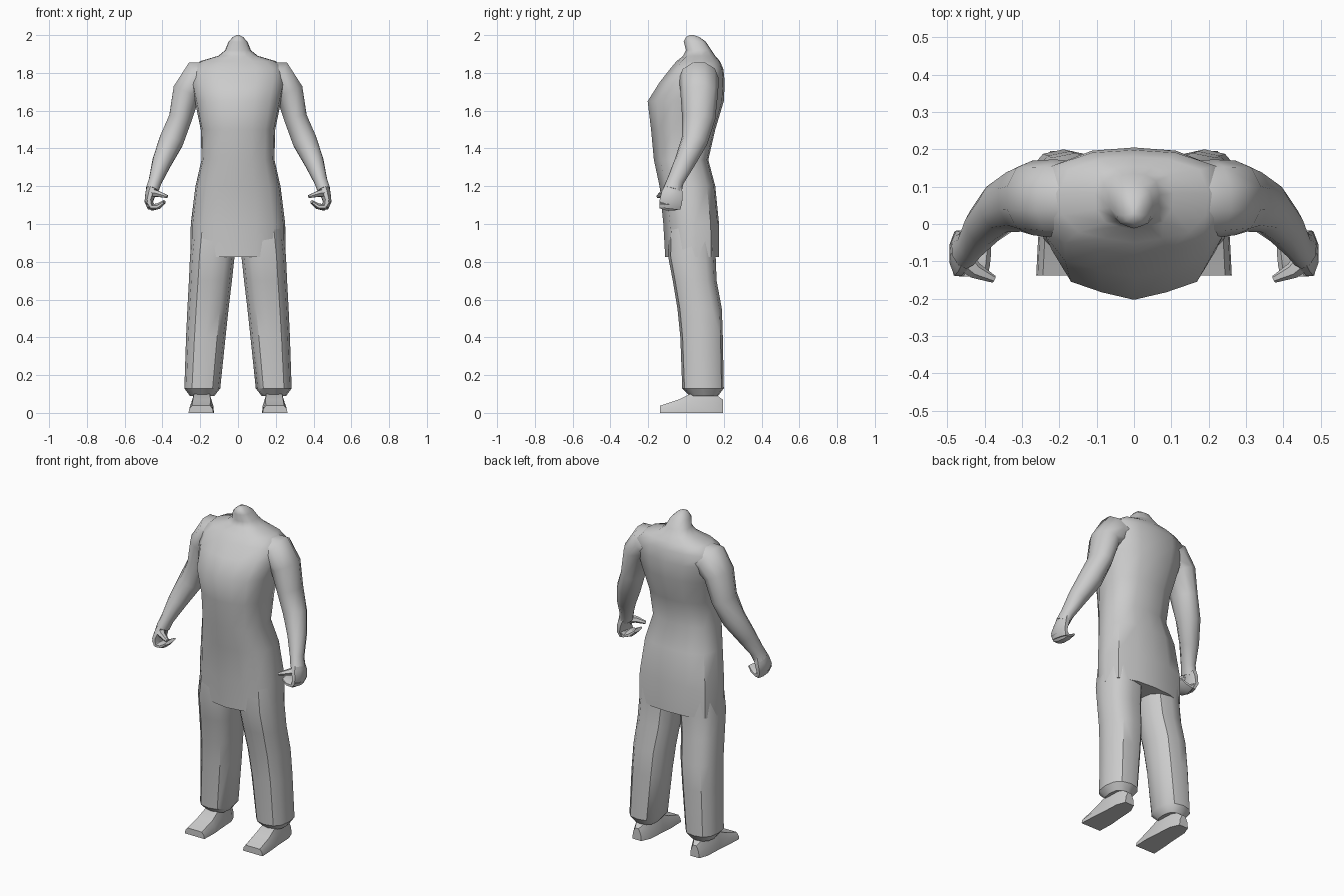
import bpy, bmesh, math
from mathutils import Vector

if "Cube" in bpy.data.objects:
    bpy.data.objects.remove(bpy.data.objects["Cube"])

grey = bpy.data.materials.new("plain_grey")
grey.diffuse_color = (0.6, 0.6, 0.6, 1)
grey.use_nodes = True
grey.node_tree.nodes["Principled BSDF"].inputs["Base Color"].default_value = grey.diffuse_color


def loft(name, rings, mirror=False, angle=50):
    """Skin a list of equal rings, cap the ends, optionally mirror across x."""
    bm = bmesh.new()
    rows = [[bm.verts.new(p) for p in ring] for ring in rings]
    n = len(rows[0])
    for a, b in zip(rows, rows[1:]):
        for i in range(n):
            j = (i + 1) % n
            bm.faces.new((a[i], a[j], b[j], b[i]))
    bm.faces.new(rows[0])
    bm.faces.new(rows[-1])
    bmesh.ops.recalc_face_normals(bm, faces=bm.faces)
    me = bpy.data.meshes.new(name)
    bm.to_mesh(me)
    bm.free()
    me.materials.append(grey)
    me.shade_smooth()
    me.set_sharp_from_angle(angle=math.radians(angle))
    ob = bpy.data.objects.new(name, me)
    bpy.context.collection.objects.link(ob)
    if mirror:
        ob.modifiers.new("mirror", 'MIRROR')
    return ob


def box_ring(section, z, x0, x1, y0, y1):
    """Scale a unit section into a horizontal rectangle."""
    cx, cy, hx, hy = (x0 + x1) / 2, (y0 + y1) / 2, (x1 - x0) / 2, (y1 - y0) / 2
    return [(cx + u * hx, cy + v * hy, z) for u, v in section]


def tube(name, path, sides=8, angle=50):
    """Limb along a path of (centre, half width, half depth), mirrored."""
    pts = [Vector(p[0]) for p in path]
    rings = []
    for i, (c, ru, rv) in enumerate(path):
        t = (pts[min(i + 1, len(pts) - 1)] - pts[max(i - 1, 0)]).normalized()
        u = Vector((0, 1, 0)).cross(t).normalized()
        v = t.cross(u)
        rings.append([pts[i] + u * ru * math.cos(k) + v * rv * math.sin(k)
                      for k in (2 * math.pi * (s + .5) / sides for s in range(sides))])
    return loft(name, rings, True, angle)


# Tunic, chest, shoulders and neck: z, half width, front y, back y
half = [(0, -1), (.38, -.9), (.74, -.76), (.96, -.35), (1, .15), (.88, .7), (.45, .95), (0, 1)]
body = half + [(-u, v) for u, v in half[-2:0:-1]]
levels = [(.825, .252, -.11, .175), (1.0, .25, -.12, .175), (1.2, .225, -.14, .155),
          (1.34, .193, -.17, .118), (1.5, .197, -.185, .155), (1.65, .228, -.203, .2),
          (1.75, .25, -.14, .205), (1.82, .25, -.085, .198), (1.862, .2, -.05, .18),
          (1.89, .105, -.015, .155), (1.92, .068, .0, .135), (1.965, .05, -.012, .105),
          (1.99, .027, .0, .07), (2.0, .008, .02, .04)]
loft("tunic_torso", [box_ring(body, z, -w, w, f, b) for z, w, f, b in levels])

# Trouser legs with tucked-in cuffs: z, inner x, outer x, front y, back y
leg = [(math.copysign(abs(math.cos(a)) ** .8, math.cos(a)),
        math.copysign(abs(math.sin(a)) ** .8, math.sin(a)))
       for a in (2 * math.pi * k / 12 for k in range(12))]
legs = [(1.0, .01, .235, -.09, .15), (.83, .018, .254, -.095, .157), (.7, .032, .26, -.07, .162),
        (.55, .05, .268, -.045, .19), (.4, .066, .275, -.03, .195), (.13, .094, .284, -.02, .2),
        (.09, .125, .255, .02, .17)]
loft("trouser_leg", [box_ring(leg, *r) for r in legs], True, 35)

# Shoes, lofted heel to toe: y, inner x, outer x, top z
shoe = []
for y, x0, x1, h in [(.195, .165, .225, .07), (.14, .14, .245, .11), (.03, .133, .25, .105),
                     (-.04, .127, .257, .07), (-.138, .13, .262, .038)]:
    i = .018
    shoe.append([(x0, y, 0), (x1, y, 0), (x1 - .004, y, h * .55), (x1 - i, y, h),
                 (x0 + i, y, h), (x0 + .004, y, h * .55)])
loft("shoe", shoe, True, 40)

# Arms from inside the shoulder to the wrist
tube("arm", [((.13, .065, 1.775), .085, .1), ((.215, .068, 1.77), .1, .105),
             ((.272, .07, 1.70), .078, .1), ((.305, .067, 1.56), .064, .088),
             ((.353, .045, 1.44), .068, .07), ((.402, -.005, 1.33), .054, .056),
             ((.437, -.055, 1.23), .037, .045), ((.455, -.072, 1.18), .036, .05)], 10)

# Half-closed hands: palm, curled fingers and thumb
tube("palm", [((.447, -.062, 1.21), .034, .042), ((.462, -.072, 1.165), .03, .06),
              ((.472, -.08, 1.12), .024, .065), ((.462, -.085, 1.085), .018, .06)])
tube("fingers", [((.474, -.083, 1.115), .02, .06), ((.452, -.086, 1.088), .019, .06),
                 ((.42, -.09, 1.095), .017, .056), ((.39, -.095, 1.118), .01, .048)])
tube("thumb", [((.455, -.095, 1.165), .024, .03), ((.425, -.125, 1.16), .018, .022),
               ((.375, -.148, 1.145), .009, .01)], 6)
